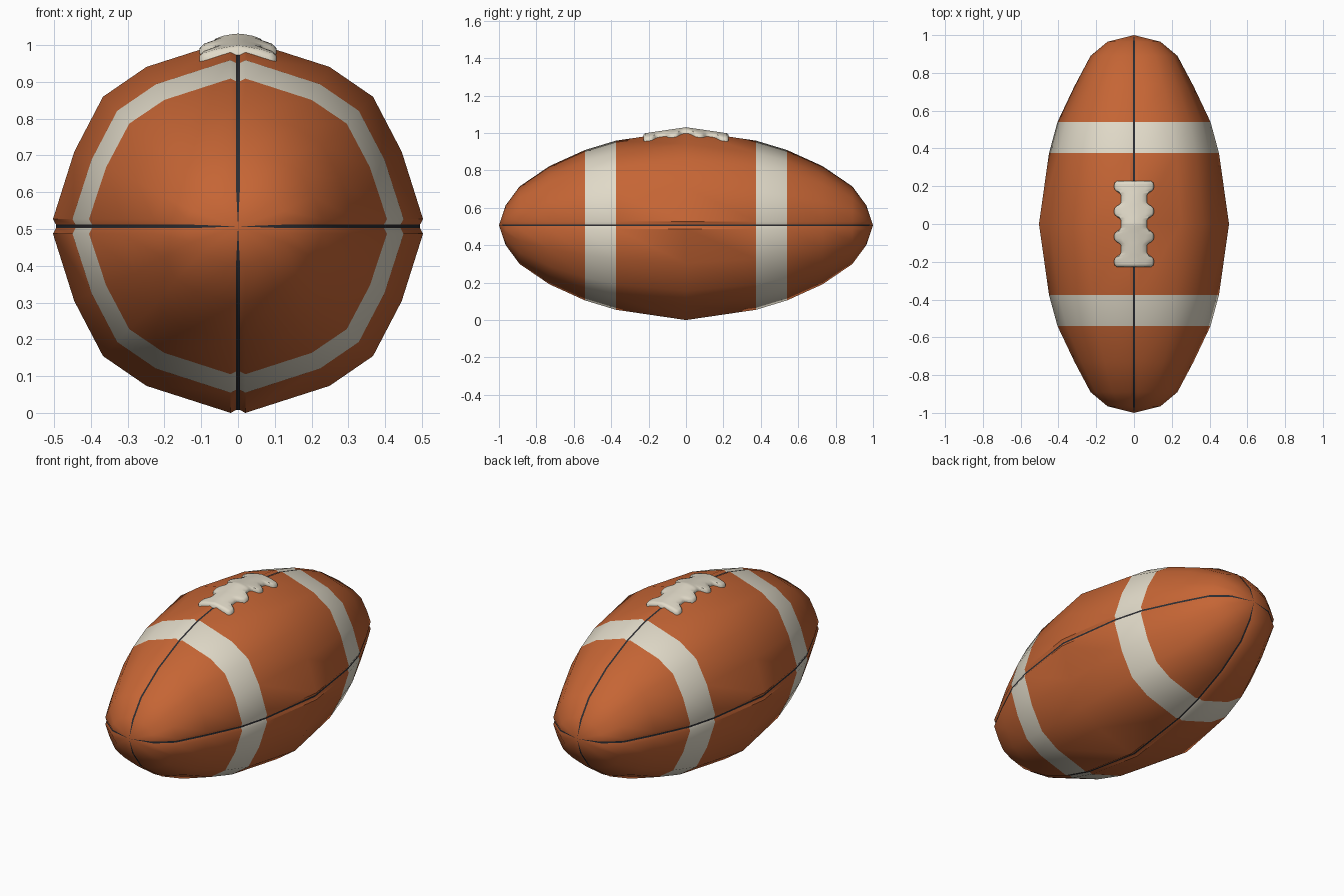
import bpy, bmesh, math

if "Cube" in bpy.data.objects:
    bpy.data.objects.remove(bpy.data.objects["Cube"])

CZ = 0.507  # height of the ball's long axis


def material(name, rgb):
    m = bpy.data.materials.new(name)
    m.diffuse_color = (*rgb, 1)
    m.use_nodes = True
    m.node_tree.nodes["Principled BSDF"].inputs["Base Color"].default_value = m.diffuse_color
    return m


leather = material("orange leather", (0.56, 0.13, 0.035))
cream = material("cream", (0.75, 0.70, 0.58))
dark = material("dark seam", (0.025, 0.025, 0.03))


def finish(bm, name, mats):
    bmesh.ops.recalc_face_normals(bm, faces=bm.faces)
    me = bpy.data.meshes.new(name)
    bm.to_mesh(me)
    bm.free()
    for m in mats:
        me.materials.append(m)
    ob = bpy.data.objects.new(name, me)
    bpy.context.collection.objects.link(ob)
    bpy.context.view_layer.objects.active = ob
    ob.select_set(True)
    bpy.ops.object.shade_smooth_by_angle(angle=math.radians(45))
    ob.select_set(False)
    return ob


# Ball: rings along y as (y, x radius, z radius)
half = [(0, .503, .507), (.375, .45, .452), (.54, .405, .402),
        (.73, .315, .316), (.89, .23, .207), (.965, .14, .105)]
rings = [(-y, a, b) for y, a, b in half[:0:-1]] + half
SEAM, LIP, DEPTH = 0.005, 0.02, 0.008


def section(rx, rz):
    """Four leather panels with a shallow groove between neighbours."""
    quad = [(SEAM, rz - DEPTH), (LIP, rz), (.495 * rx, .855 * rz), (.73 * rx, .695 * rz),
            (.885 * rx, .40 * rz), (rx, LIP), (rx - DEPTH, SEAM)]
    back = quad[::-1]
    return (quad + [(x, -z) for x, z in back] + [(-x, -z) for x, z in quad]
            + [(-x, z) for x, z in back])


bm = bmesh.new()
loops = [[bm.verts.new((x, y, CZ + z)) for x, z in section(rx, rz)] for y, rx, rz in rings]
n = len(loops[0])
for i in range(len(loops) - 1):
    mid = abs(rings[i][0] + rings[i + 1][0]) / 2
    for j in range(n):
        k = (j + 1) % n
        f = bm.faces.new((loops[i][j], loops[i][k], loops[i + 1][k], loops[i + 1][j]))
        # seams are dark, the band between 0.375 and 0.54 is a stripe
        f.material_index = 2 if j % 7 == 6 else 1 if .375 < mid < .54 else 0
for loop, y in ((loops[0], -1), (loops[-1], 1)):
    tip = bm.verts.new((0, y, CZ))
    for j in range(n):
        f = bm.faces.new((loop[j], loop[(j + 1) % n], tip))
        f.material_index = 2 if j % 7 == 6 else 0
finish(bm, "ball", [leather, cream, dark])


# Laces: one lofted pad with four wider cross bars
def lace_width(y):
    bump = max(math.exp(-((y - c) / .034) ** 4) for c in (-.2, -.067, .067, .2))
    return .068 + .037 * bump


def ball_top(x, y):
    return CZ + .507 - .147 * abs(y) - .22 * abs(x)


bm = bmesh.new()
profile = [(-1, -.012), (-1, .008), (-.9, .017), (-.6, .02), (-.25, .019), (0, .017),
           (.25, .019), (.6, .02), (.9, .017), (1, .008), (1, -.012)]
steps = 48
rows = []
for i in range(steps + 1):
    y = -.228 + .456 * i / steps
    w = lace_width(y)
    end = .5 if i in (0, steps) else 1  # rounded ends
    rows.append([bm.verts.new((u * w, y, ball_top(u * w, y) + (h * end if h > 0 else h)))
                 for u, h in profile])
for a, b in zip(rows, rows[1:]):
    for j in range(len(profile)):
        k = (j + 1) % len(profile)
        bm.faces.new((a[j], a[k], b[k], b[j]))
bm.faces.new(rows[0])
bm.faces.new(rows[-1])
finish(bm, "laces", [cream])
